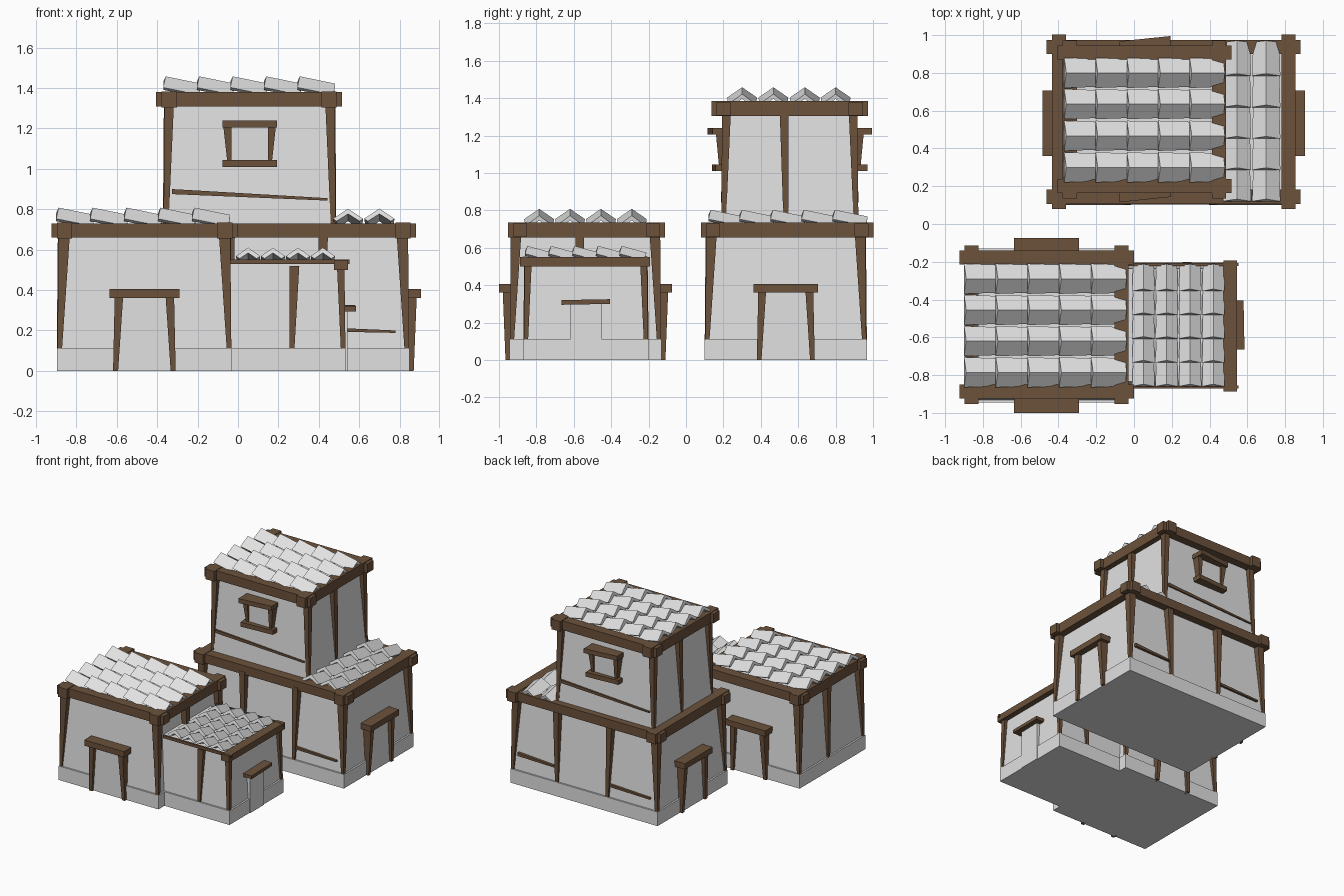
import bpy, bmesh, math
from mathutils import Matrix, Vector

if "Cube" in bpy.data.objects:
    bpy.data.objects.remove(bpy.data.objects["Cube"])


def material(name, rgb):
    m = bpy.data.materials.new(name)
    m.diffuse_color = (*rgb, 1)
    m.use_nodes = True
    m.node_tree.nodes["Principled BSDF"].inputs["Base Color"].default_value = m.diffuse_color
    return m


PLASTER = material("pale_plaster", (0.75, 0.75, 0.75))
TIMBER = material("brown_timber", (0.15, 0.085, 0.045))


def loft(bm, a, b, M=Matrix()):
    """Solid between two matching polygons."""
    n = len(a)
    va = [bm.verts.new(M @ Vector(p)) for p in a]
    vb = [bm.verts.new(M @ Vector(p)) for p in b]
    bm.faces.new(va[::-1])
    bm.faces.new(vb)
    for i in range(n):
        j = (i + 1) % n
        bm.faces.new((va[i], va[j], vb[j], vb[i]))


def finish(name, bm, mat):
    bmesh.ops.recalc_face_normals(bm, faces=bm.faces)
    me = bpy.data.meshes.new(name)
    bm.to_mesh(me)
    bm.free()
    me.materials.append(mat)
    bpy.context.collection.objects.link(bpy.data.objects.new(name, me))


def flat(x0, x1, y0, y1, z):
    return [(x0, y0, z), (x1, y0, z), (x1, y1, z), (x0, y1, z)]


def upright(x, y0, y1, z0, z1):
    return [(x, y0, z0), (x, y1, z0), (x, y1, z1), (x, y0, z1)]


def solid(name, a, b, mat, M=Matrix()):
    bm = bmesh.new()
    loft(bm, a, b, M)
    finish(name, bm, mat)


def box(name, x0, x1, y0, y1, z0, z1, mat, M=Matrix()):
    solid(name, flat(x0, x1, y0, y1, z0), flat(x0, x1, y0, y1, z1), mat, M)


class Storey:
    """Tapered walls with corner posts; sides 0-3 are front, right, back, left."""

    def __init__(self, name, x0, x1, y0, y1, z0, z1, taper, plinth=True, low=0.11):
        self.name, self.z0, self.z1, self.taper = name, z0, z1, taper
        self.c = Vector(((x0 + x1) / 2, (y0 + y1) / 2, 0))
        self.h = ((x1 - x0) / 2, (y1 - y0) / 2)
        i = 0.0
        if plinth:
            box(name + "_plinth", x0, x1, y0, y1, 0, low, PLASTER)
            i, self.z0 = 0.013, low
        t = taper
        solid(name + "_walls", flat(x0 + i, x1 - i, y0 + i, y1 - i, self.z0),
              flat(x0 + t, x1 - t, y0 + t, y1 - t, z1 + 0.03), PLASTER)
        # corner posts, wide at the top and narrow at the foot
        bm = bmesh.new()
        hx, hy = self.h
        for sx in (-1, 1):
            for sy in (-1, 1):
                M = Matrix.Translation(self.c) @ Matrix.Diagonal((sx, sy, 1, 1))
                loft(bm, flat(hx - 0.026, hx - 0.003, hy - 0.026, hy - 0.003, self.z0),
                     flat(hx - t - 0.01, hx - 0.008, hy - t - 0.01, hy - 0.008, z1 + 0.02), M)
        finish(name + "_corner_posts", bm, TIMBER)

    def side(self, s):
        """Matrix (local x along wall, -y outward), and distance to the wall."""
        return (Matrix.Translation(self.c) @ Matrix.Rotation(s * math.pi / 2, 4, 'Z'),
                self.h[1 - s % 2])

    def post(self, s, u, lean=0.0):
        M, d = self.side(s)
        solid(f"{self.name}_wall_post_{s}", flat(u - 0.012, u + 0.012, -d, -d + 0.04, self.z0),
              flat(u + lean - 0.024, u + lean + 0.024, -d + 0.005, -d + self.taper + 0.02,
                   self.z1 + 0.02), TIMBER, M)

    def brace(self, s, u0, u1, za, zb, thick):
        M, d = self.side(s)
        solid(f"{self.name}_brace_{s}", upright(u0, -d + 0.002, -d + 0.05, za - thick, za),
              upright(u1, -d + 0.002, -d + 0.05, zb - 0.012, zb), TIMBER, M)

    def door(self, s):
        M, d = self.side(s)
        n = f"{self.name}_door_{s}"
        box(n + "_panel", -0.14, 0.14, -d - 0.003, -d + 0.06, 0, 0.38, PLASTER, M)
        bm = bmesh.new()
        for k in (-1, 1):
            loft(bm, flat(k * 0.13, k * 0.155, -d - 0.02, -d + 0.02, 0),
                 flat(k * 0.105, k * 0.147, -d - 0.035, -d + 0.03, 0.37), M)
        finish(n + "_posts", bm, TIMBER)
        box(n + "_lintel", -0.173, 0.173, -d - 0.055, -d + 0.04, 0.36, 0.405, TIMBER, M)

    def window(self, s):
        M, d = self.side(s)
        n = f"{self.name}_window_{s}"
        box(n + "_pane", -0.1, 0.1, -d - 0.002, -d + 0.06, 1.03, 1.21, PLASTER, M)
        bm = bmesh.new()
        for k in (-1, 1):
            loft(bm, flat(k * 0.09, k * 0.11, -d - 0.008, -d + 0.05, 1.03),
                 flat(k * 0.09, k * 0.13, -d - 0.025, -d + 0.05, 1.21), M)
        for z, out in ((1.205, 0.07), (1.01, 0.045)):
            loft(bm, upright(-0.135, -d - out, -d + 0.04, z, z + 0.035),
                 upright(0.135, -d - out * 0.6, -d + 0.04, z, z + 0.035), M)
        finish(n + "_frame", bm, TIMBER)


def ring(name, x0, x1, y0, y1, z0, z1, w=0.075, over=0.027):
    """Four crossing roof beams; x0..y1 are the outer edges of the beam faces."""
    bm = bmesh.new()
    for x in (x0, x1 - w):
        loft(bm, flat(x, x + w, y0 - over, y1 + over, z0 - 0.004),
             flat(x, x + w, y0 - over, y1 + over, z1 + 0.004))
    for y in (y0, y1 - w):
        loft(bm, flat(x0 - over, x1 + over, y, y + w, z0),
             flat(x0 - over, x1 + over, y, y + w, z1))
    finish(name, bm, TIMBER)


def tiles(name, start, end, centres, w, z, h, along_y=False, n=5):
    """Rows of overlapping chevron tiles, each tilted down away from its start."""
    bm = bmesh.new()
    R = Matrix.Rotation(math.pi / 2, 4, 'Z') if along_y else Matrix()
    pitch = (end - start) / n

    def chevron(x, dx, w, z):
        return [(x, -w, z), (x + dx, 0, z + h), (x, w, z),
                (x, w - 0.018, z - 0.012), (x, 0, z + h - 0.026), (x, -w + 0.018, z - 0.012)]

    for c in centres:
        for i in range(n):
            p = (c, start + i * pitch, z) if along_y else (start + i * pitch, c, z)
            loft(bm, chevron(0, 0.012, w, 0.018),
                 chevron(pitch * 1.08, 0.008, w * 0.92, -0.018), Matrix.Translation(p) @ R)
    finish(name, bm, PLASTER)


# tall house, lower storey
a = Storey("tall_house", -0.43, 0.85, 0.10, 0.967, 0, 0.66, 0.055)
ring("tall_house_lower_beams", -0.435, 0.855, 0.107, 0.975, 0.66, 0.73)
for s in (1, 3):
    a.door(s)
for s in (0, 2):
    a.post(s, 0.2, 0.012)
    a.post(s, -0.24, -0.01)
    a.brace(s, 0.22, 0.57, 0.215, 0.2, 0.02)
    a.brace(s, -0.58, -0.25, 0.25, 0.23, 0.025)
tiles("tall_house_side_tiles", 0.12, 0.95, (0.545, 0.70), 0.075, 0.735, 0.05, True)

# tall house, upper storey
b = Storey("upper_storey", -0.372, 0.487, 0.185, 0.925, 0.68, 1.31, 0.045, plinth=False)
ring("upper_storey_beams", -0.378, 0.488, 0.163, 0.945, 1.308, 1.38)
for s in (0, 2):
    b.window(s)
    b.brace(s, -0.385, 0.385, 0.90, 0.855, 0.025)
for s in (1, 3):
    b.post(s, -0.02, -0.01)
tiles("upper_roof_tiles", -0.37, 0.46, (0.30, 0.467, 0.635, 0.80), 0.08, 1.385, 0.055)

# low house
c = Storey("low_house", -0.897, -0.03, -0.945, -0.13, 0, 0.66, 0.055)
ring("low_house_beams", -0.897, -0.028, -0.925, -0.14, 0.66, 0.73)
for s in (0, 2):
    c.door(s)
for s in (1, 3):
    c.post(s, -0.04, 0.01)
tiles("low_house_tiles", -0.9, -0.06, (-0.785, -0.62, -0.455, -0.29), 0.08, 0.735, 0.055)

# small annex joined to the low house
d = Storey("annex", -0.12, 0.535, -0.87, -0.2, 0, 0.50, 0.035)
for s, u in ((0, 0.06), (2, -0.06)):
    d.post(s, u, 0.012 if s == 0 else -0.012)
box("annex_end_beam", 0.475, 0.545, -0.888, -0.192, 0.50, 0.55, TIMBER)
for side, y in (("front", -0.872), ("back", -0.222)):
    box(f"annex_{side}_edge_plank", -0.04, 0.553, y, y + 0.016, 0.53, 0.552, TIMBER)
M, dist = d.side(1)
box("annex_door_panel", -0.086, 0.086, -dist - 0.006, -dist + 0.05, 0, 0.30, PLASTER, M)
solid("annex_door_lintel", upright(-0.13, -dist - 0.05, -dist + 0.05, 0.295, 0.32),
      upright(0.13, -dist - 0.045, -dist + 0.05, 0.30, 0.325), TIMBER, M)
tiles("annex_tiles", -0.86, -0.23, (0.05, 0.173, 0.297, 0.42), 0.06, 0.55, 0.042, True)
